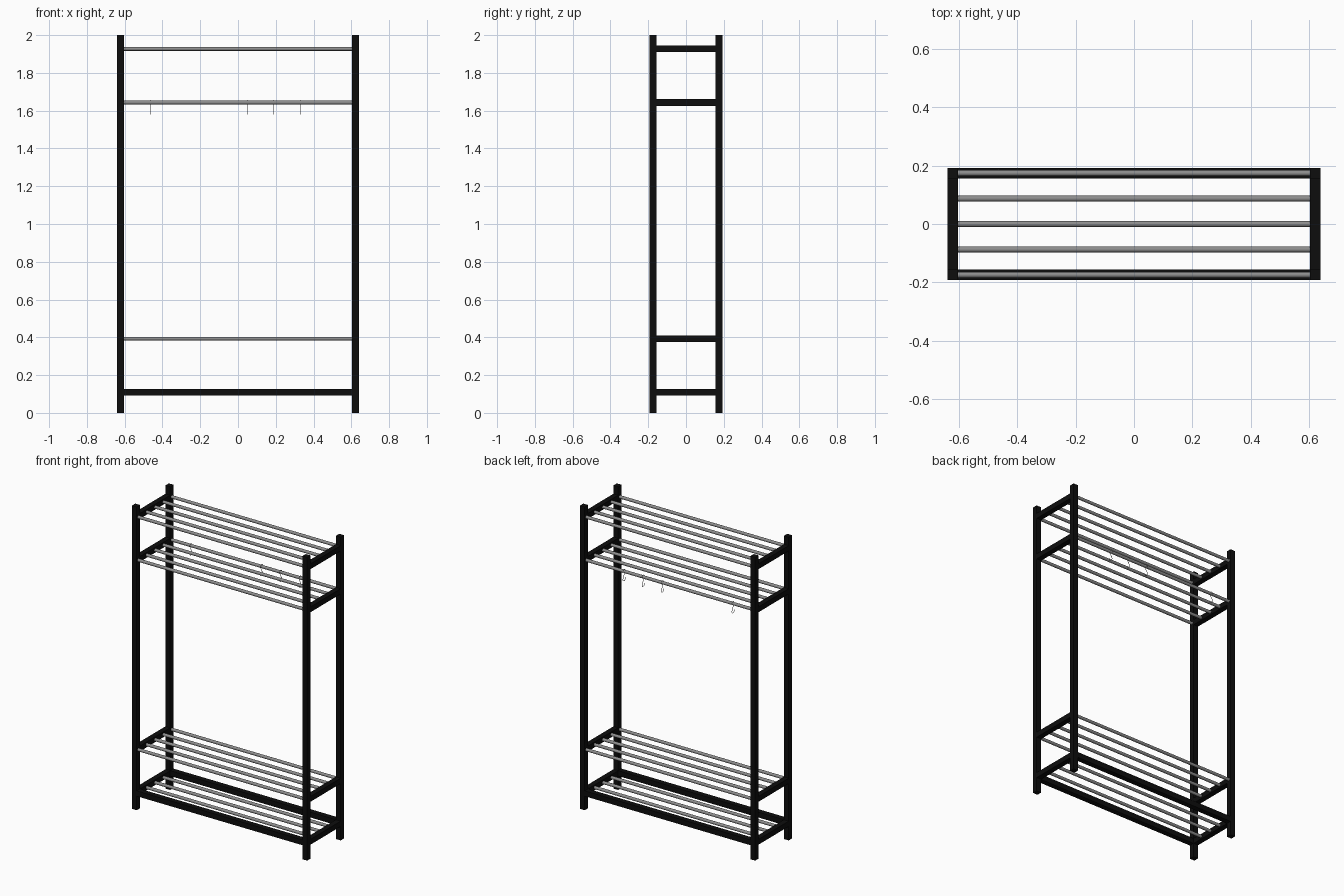
import bpy
import math

cube = bpy.data.objects.get("Cube")
if cube:
    bpy.data.objects.remove(cube, do_unlink=True)


def material(name, value):
    mat = bpy.data.materials.new(name)
    mat.use_nodes = True
    colour = (value, value, value, 1)
    mat.diffuse_color = colour
    mat.node_tree.nodes["Principled BSDF"].inputs["Base Color"].default_value = colour
    return mat


black = material("black_frame", 0.004)
steel = material("grey_steel", 0.27)

BAR = 0.035                # square section of the frame
PX, PY = 0.622, 0.1745     # post centres
INNER_X, INNER_Y = PX - BAR / 2, PY - BAR / 2
SHELVES = [0.11, 0.393, 1.643, 1.927]
ROD_R = 0.01


def box(name, centre, size):
    bpy.ops.mesh.primitive_cube_add(size=1, location=centre)
    obj = bpy.context.object
    obj.name = name
    obj.scale = size
    bpy.ops.object.transform_apply(location=False, rotation=False, scale=True)
    obj.data.materials.append(black)


def rod(name, y, z):
    bpy.ops.mesh.primitive_cylinder_add(vertices=24, radius=ROD_R, depth=2 * INNER_X + 0.004,
                                        location=(0, y, z), rotation=(0, math.pi / 2, 0))
    obj = bpy.context.object
    obj.name = name
    obj.data.materials.append(steel)
    bpy.ops.object.shade_smooth_by_angle()


def hook(name, x, y, z):
    # S-shaped wire: over the rod, down, and up again at the foot
    r, drop = 0.0125, 0.05
    points = []
    for i in range(10):
        a = math.radians(-30 + 210 * i / 9)
        points.append((0, r * math.cos(a), r * math.sin(a)))
    for i in range(10):
        a = math.radians(-210 * i / 9)
        points.append((0, r * math.cos(a), r * math.sin(a) - drop))
    curve = bpy.data.curves.new(name, "CURVE")
    curve.dimensions = "3D"
    curve.bevel_depth = 0.0015
    curve.bevel_resolution = 2
    curve.use_fill_caps = True
    spline = curve.splines.new("POLY")
    spline.points.add(len(points) - 1)
    for point, co in zip(spline.points, points):
        point.co = (*co, 1)
    curve.materials.append(steel)
    obj = bpy.data.objects.new(name, curve)
    obj.location = (x, y, z)
    bpy.context.collection.objects.link(obj)


# Upright posts and side rails
for sx, side in ((-1, "right"), (1, "left")):
    for sy, end in ((-1, "front"), (1, "back")):
        box(f"{end}_{side}_post", (sx * PX, sy * PY, 1), (BAR, BAR, 2))
    for n, z in enumerate(SHELVES):
        box(f"{side}_rail_{n}", (sx * PX, 0, z), (BAR, 2 * INNER_Y, BAR))

# Long beams around the lowest shelf
for sy, end in ((-1, "front"), (1, "back")):
    box(f"{end}_beam", (0, sy * PY, SHELVES[0]), (2 * INNER_X, BAR, BAR))

# Shelf rods; the lowest shelf has beams in place of its outer rods
for n, z in enumerate(SHELVES):
    for k in range(-2, 3):
        if n > 0 or abs(k) < 2:
            rod(f"shelf_{n}_rod_{k + 2}", k * PY / 2, z)

# Hooks on the back rod of the hat shelf
for n, x in enumerate((-0.465, 0.05, 0.19, 0.33)):
    hook(f"hook_{n}", x, PY, SHELVES[2])
